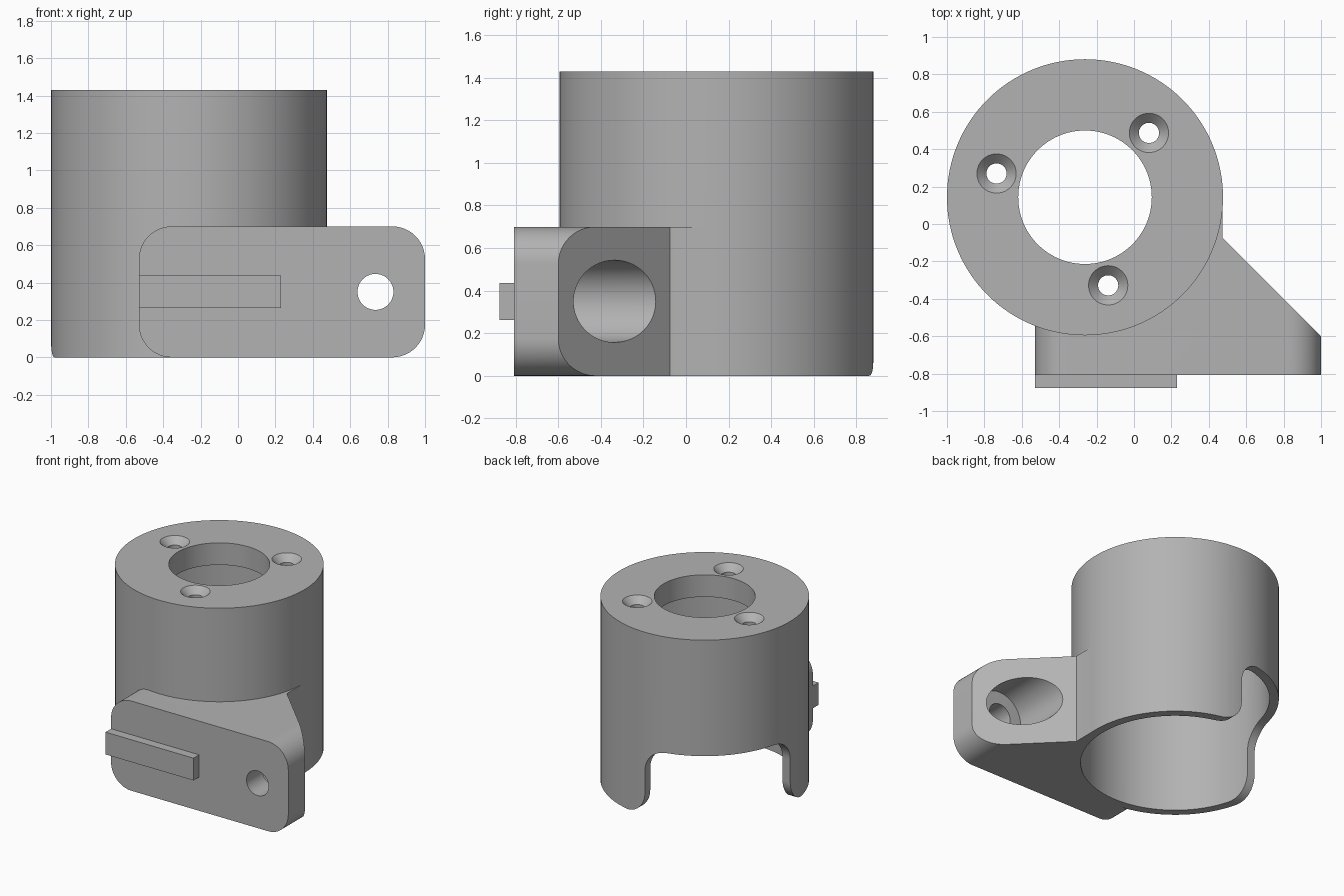
import bpy, bmesh, math
from mathutils import Vector

old = bpy.data.objects.get("Cube")
if old:
    bpy.data.objects.remove(old, do_unlink=True)

CX, CY = -0.262, 0.143          # barrel axis
R, BORE, H = 0.738, 0.672, 1.43
FILLET = 0.175

grey = bpy.data.materials.new("plain_grey")
grey.use_nodes = True
GREY = (0.45, 0.45, 0.45, 1)
grey.diffuse_color = GREY
grey.node_tree.nodes["Principled BSDF"].inputs["Base Color"].default_value = GREY


def loft(name, rings):
    """Closed solid through rings that share a vertex count."""
    bm = bmesh.new()
    loops = [[bm.verts.new(p) for p in ring] for ring in rings]
    n = len(loops[0])
    for a, b in zip(loops, loops[1:]):
        for i in range(n):
            j = (i + 1) % n
            bm.faces.new((a[i], a[j], b[j], b[i]))
    bm.faces.new(loops[0][::-1])
    bm.faces.new(loops[-1])
    bmesh.ops.recalc_face_normals(bm, faces=bm.faces)
    mesh = bpy.data.meshes.new(name)
    bm.to_mesh(mesh)
    bm.free()
    mesh.materials.append(grey)
    ob = bpy.data.objects.new(name, mesh)
    bpy.context.collection.objects.link(ob)
    return ob


def circle(r, n):
    return [(r * math.cos(math.tau * i / n), r * math.sin(math.tau * i / n)) for i in range(n)]


def turned(name, x, y, profile, n=48):
    """Upright round solid from (radius, z) steps."""
    return loft(name, [[(x + u, y + v, z) for u, v in circle(r, n)] for r, z in profile])


def along_y(name, pts, y0, y1):
    return loft(name, [[(x, y, z) for x, z in pts] for y in (y0, y1)])


def rounded_rect(x0, x1, z0, z1, r, steps=12):
    pts = []
    corners = ((x1 - r, z1 - r), (x0 + r, z1 - r), (x0 + r, z0 + r), (x1 - r, z0 + r))
    for k, (cx, cz) in enumerate(corners):
        for s in range(steps + 1):
            a = math.pi / 2 * (k + s / steps)
            pts.append((cx + r * math.cos(a), cz + r * math.sin(a)))
    return pts


def combine(target, tool, operation):
    mod = target.modifiers.new(tool.name, "BOOLEAN")
    mod.operation, mod.solver, mod.object = operation, "EXACT", tool
    bpy.context.view_layer.objects.active = target
    bpy.ops.object.modifier_apply(modifier=mod.name)
    bpy.data.objects.remove(tool, do_unlink=True)


# Mounting block: rounded plate with a slanted back corner
block = along_y("block", rounded_rect(-0.53, 1.0, 0, 0.7, FILLET), -0.808, CY)
outline = [(-0.7, -1), (1.1, -1), (1.1, -0.7), (0.474, -0.074), (0.474, 0.3), (-0.7, 0.3)]
footprint = loft("footprint", [[(x, y, z) for x, y in outline] for z in (-0.2, 0.9)])
combine(block, footprint, "INTERSECT")

# Barrel joined with the block, then bored from below
body = turned("clamp_body", CX, CY, [(R, 0), (R, H)], 128)
combine(body, block, "UNION")
combine(body, turned("bore", CX, CY, [(BORE, -0.2), (BORE, H - 0.172)], 128), "DIFFERENCE")
combine(body, turned("top_opening", CX, CY, [(0.357, 1), (0.357, H + 0.2)], 96), "DIFFERENCE")

# Countersunk screw holes
for x, y in ((-0.735, 0.27), (0.08, 0.487), (-0.138, -0.328)):
    steps = [(0.054, 1), (0.054, H - 0.051), (0.105, H), (0.125, H + 0.02)]
    combine(body, turned("screw_hole", x, y, steps), "DIFFERENCE")

# Quarter notch in the skirt, filleted at the top and flared at the bottom
NOTCH = 3 * FILLET
levels = [(-0.1, FILLET)]
for s in range(13):
    a = math.pi / 2 * s / 12
    levels.append((FILLET * (1 - math.cos(a)), FILLET * (1 - math.sin(a))))
for s in range(13):
    a = math.pi / 2 * s / 12
    levels.append((NOTCH - FILLET + FILLET * math.sin(a), -FILLET * (1 - math.cos(a))))
notch = loft("notch", [[(CX + e, CY - e, z), (CX + e, CY + 1, z), (CX - 1, CY + 1, z), (CX - 1, CY - e, z)]
                       for z, e in levels])
combine(body, notch, "DIFFERENCE")

# Bolt hole through the block with a wide counterbore from the back
for r, y0, y1 in ((0.096, -1, 0), (0.193, -0.61, 0.1)):
    pts = [(0.735 + u, 0.35 + v) for u, v in circle(r, 64)]
    combine(body, along_y("bolt_hole", pts, y0, y1), "DIFFERENCE")

# Locating rib on the front
rib = along_y("front_rib", [(-0.53, 0.263), (0.23, 0.263), (0.23, 0.437), (-0.53, 0.437)], -0.877, -0.808)

bpy.ops.object.select_all(action="DESELECT")
body.select_set(True)
bpy.context.view_layer.objects.active = body
bpy.ops.object.shade_smooth_by_angle(angle=math.radians(25))
